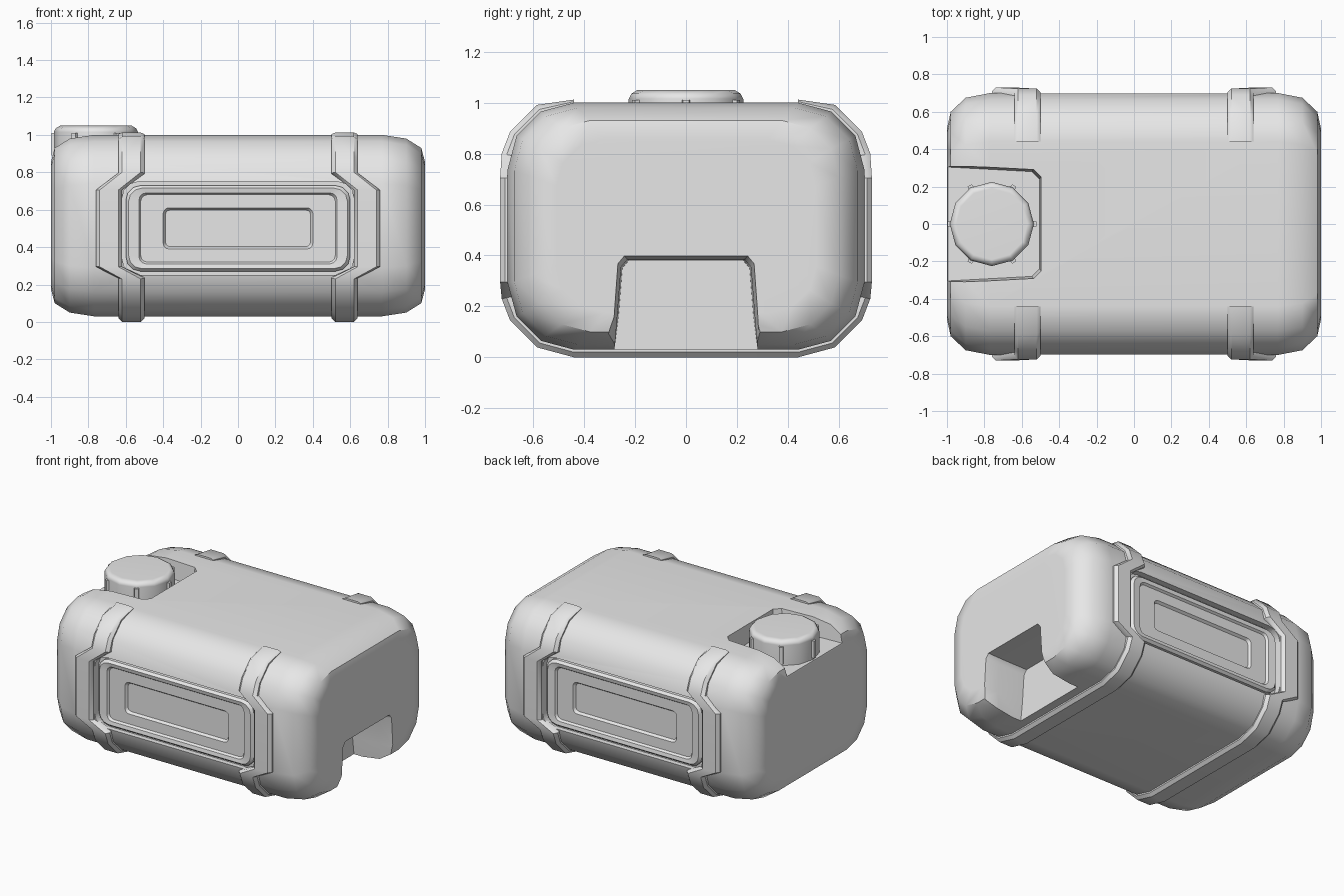
import bpy, bmesh
from math import cos, sin, pi, radians

if "Cube" in bpy.data.objects:
    bpy.data.objects.remove(bpy.data.objects["Cube"])

grey = bpy.data.materials.new("plain_grey")
grey.use_nodes = True
grey.diffuse_color = (0.8, 0.8, 0.8, 1)
grey.node_tree.nodes["Principled BSDF"].inputs["Base Color"].default_value = grey.diffuse_color


def loft(name, rings):
    """Closed solid skinned through rings of equal point count."""
    bm = bmesh.new()
    loops = [[bm.verts.new(p) for p in ring] for ring in rings]
    n = len(loops[0])
    for a, b in zip(loops, loops[1:]):
        for i in range(n):
            j = (i + 1) % n
            bm.faces.new((a[i], a[j], b[j], b[i]))
    bm.faces.new(loops[0])
    bm.faces.new(loops[-1])
    bmesh.ops.recalc_face_normals(bm, faces=bm.faces)
    mesh = bpy.data.meshes.new(name)
    bm.to_mesh(mesh)
    bm.free()
    mesh.materials.append(grey)
    ob = bpy.data.objects.new(name, mesh)
    bpy.context.collection.objects.link(ob)
    return ob


def round_rect(hx, hy, r, steps=3):
    """Rounded rectangle centred on the origin."""
    pts = []
    for k, (sx, sy) in enumerate(((1, 1), (-1, 1), (-1, -1), (1, -1))):
        for i in range(steps + 1):
            a = (k + i / steps) * pi / 2
            pts.append((sx * (hx - r) + r * cos(a), sy * (hy - r) + r * sin(a)))
    return pts


def select_only(ob):
    bpy.ops.object.select_all(action='DESELECT')
    ob.select_set(True)
    bpy.context.view_layer.objects.active = ob


def finish(ob, angle=38):
    select_only(ob)
    bpy.ops.object.shade_smooth_by_angle(angle=radians(angle))
    mod = ob.modifiers.new("even_shading", 'WEIGHTED_NORMAL')
    mod.keep_sharp = True


def carve(ob, cutter):
    mod = ob.modifiers.new("cut", 'BOOLEAN')
    mod.operation = 'DIFFERENCE'
    mod.solver = 'EXACT'
    mod.object = cutter
    select_only(ob)
    bpy.ops.object.modifier_apply(modifier=mod.name)
    bpy.data.objects.remove(cutter)


# Main body: rounded section with softened ends
HALF_Y, MID_Z, HALF_Z, R = 0.70, 0.515, 0.485, 0.26
section = round_rect(HALF_Y, HALF_Z, R)
ends = [(1.0, 0.19, 0.145), (0.98, 0.10, 0.07), (0.9, 0.025, 0.02), (0.77, 0, 0)]
stations = [(-x, dy, dz) for x, dy, dz in ends] + ends[::-1]
body = loft("body", [[(x, y * (1 - dy / HALF_Y), MID_Z + z * (1 - dz / HALF_Z))
                      for y, z in section] for x, dy, dz in stations])

# Filler recess on the top, open to the right end
recess = [[(-1.1, -w - 0.03), (-0.53 - g, -w), (-0.49 - g, -w + 0.04),
           (-0.49 - g, w - 0.04), (-0.53 - g, w), (-1.1, w + 0.03)]
          for w, g in ((0.28, 0.015), (0.30, 0))]
carve(body, loft("recess_cutter", [[(x, y, z) for x, y in ring]
                                   for ring, z in zip(recess, (0.875, 1.1))]))


# Notch low on the left end
def notch_ring(x, grow, flare):
    half = [(0.28 + flare, -0.1), (0.28 + flare, 0.04), (0.265 + grow, 0.16),
            (0.25 + grow, 0.35 + grow), (0.225 + grow, 0.38 + grow)]
    return [(x, y, z) for y, z in half] + [(x, -y, z) for y, z in half[::-1]]


carve(body, loft("notch_cutter", [notch_ring(0.70, 0, 0), notch_ring(0.90, 0.005, 0.0),
                                  notch_ring(1.02, 0.02, 0.05)]))

# Side panels: pocket, raised rim and two sunken steps
steps = [(0.60, 0.23, 0.08, 0.64), (0.60, 0.23, 0.08, 0.68), (0.585, 0.215, 0.07, 0.697),
         (0.53, 0.19, 0.04, 0.692), (0.52, 0.18, 0.035, 0.677), (0.40, 0.11, 0.03, 0.677),
         (0.388, 0.098, 0.025, 0.66)]
for side, label in ((-1, "front"), (1, "back")):
    pocket = round_rect(0.62, 0.25, 0.09)
    carve(body, loft("pocket_cutter", [[(x, side * y, 0.5 + z) for x, z in pocket]
                                       for y in (0.655, 0.8)]))
    finish(loft(label + "_panel", [[(x, side * y, 0.5 + z) for x, z in round_rect(hx, hz, r)]
                                   for hx, hz, r, y in steps]), 30)
finish(body)

# Straps: (section angle, straight height or None, centre x, thickness)
run = [(90, None, 0.57, 0.4), (60, None, 0.57, 1), (30, None, 0.57, 1), (12, None, 0.57, 1),
       (0, 0.705, 0.69, 1), (0, 0.295, 0.69, 1),
       (-12, None, 0.57, 1), (-30, None, 0.57, 1), (-60, None, 0.57, 1), (-90, None, 0.57, 1)]
strap_section = [(-0.07, -0.02), (-0.07, 0.01), (-0.05, 0.03),
                 (0.05, 0.03), (0.07, 0.01), (0.07, -0.02)]


def strap_ring(angle, height, xc, thick, sx, sy):
    a = radians(angle)
    centre_z = 0.74 if angle > 0 else 0.29
    y = HALF_Y - R + R * cos(a)
    z = centre_z + R * sin(a) if height is None else height
    return [(sx * (xc + u), sy * (y + h * thick * cos(a)), z + h * thick * sin(a))
            for u, h in strap_section]


for sx, label in ((1, "left"), (-1, "right")):
    rings = [strap_ring(*p, sx, -1) for p in run] + [strap_ring(*p, sx, 1) for p in run[::-1]]
    finish(loft(label + "_strap", rings), 40)


# Filler cap with grip ribs
CAP_X = -0.76


def circle(r, z, n=12):
    return [(CAP_X + r * cos(2 * pi * i / n), r * sin(2 * pi * i / n), z) for i in range(n)]


finish(loft("cap", [circle(r, z) for r, z in
                    ((0.225, 0.86), (0.225, 1.015), (0.215, 1.035), (0.19, 1.05))]), 40)
for k in range(6):
    a = k * pi / 3
    rib = [(0.20, -0.02), (0.238, -0.012), (0.238, 0.012), (0.20, 0.02)]
    finish(loft("cap_rib_%d" % (k + 1),
                [[(CAP_X + u * cos(a) - v * sin(a), u * sin(a) + v * cos(a), z)
                  for u, v in rib] for z in (0.89, 1.01)]), 30)
